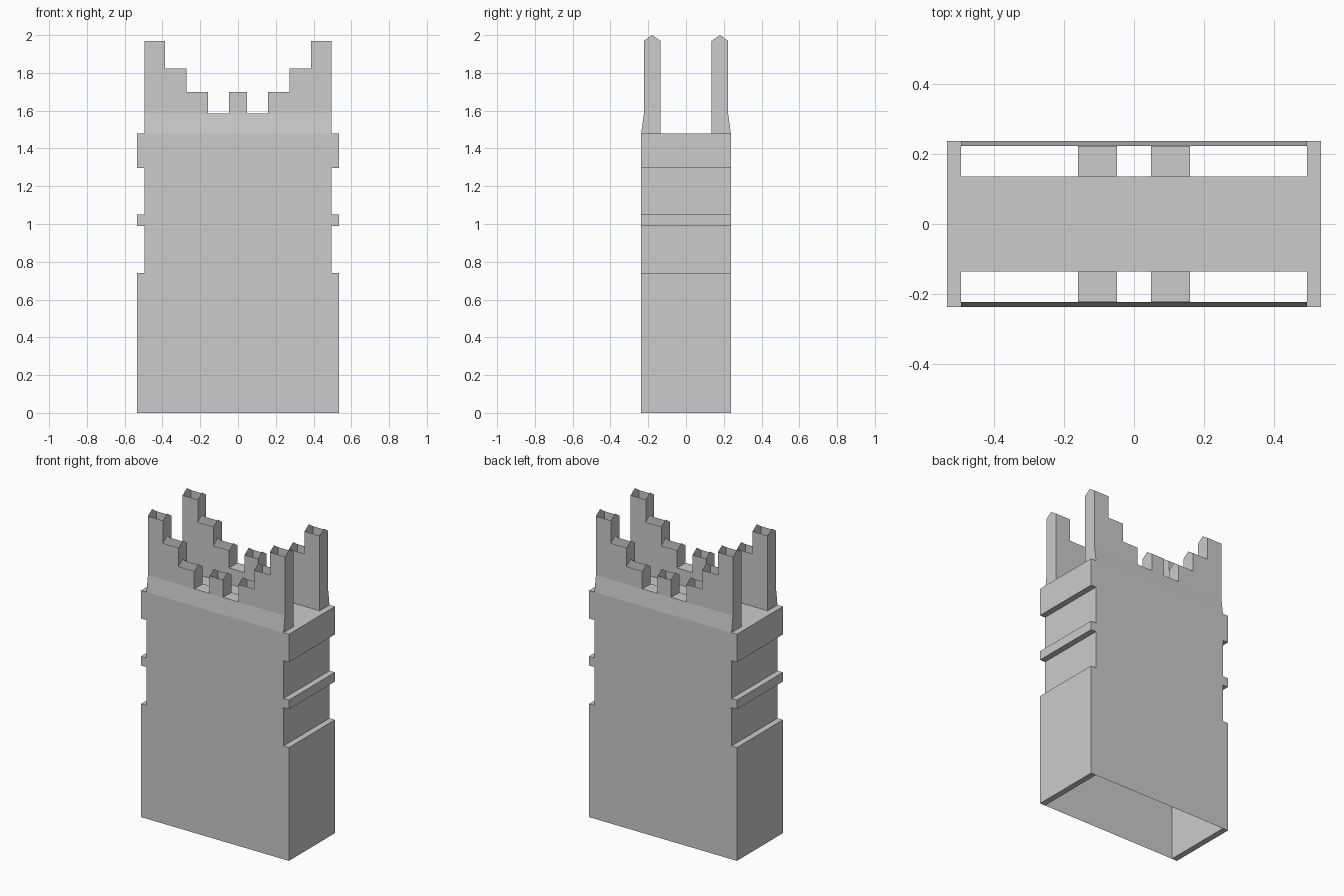
import bpy, bmesh
from mathutils import Vector

if "Cube" in bpy.data.objects:
    bpy.data.objects.remove(bpy.data.objects["Cube"])

HX, BX = 0.495, 0.534                 # core half width, band half width
YO, YP, YM, YI = -0.237, -0.223, -0.18, -0.136   # body face, parapet outer, ridge, inner
ZB, ZF = 1.48, 1.585                  # body top, parapet gap floor
PEAK = 0.03                           # height of the pointed end caps


def quarter_mesh(name, faces):
    """Build a quarter from (points, facing) pairs and mirror it in x and y."""
    bm = bmesh.new()
    for pts, facing in faces:
        f = bm.faces.new([bm.verts.new(p) for p in pts])
        f.normal_update()
        if f.normal.dot(Vector(facing)) < 0:
            f.normal_flip()
    bmesh.ops.remove_doubles(bm, verts=bm.verts, dist=1e-5)
    me = bpy.data.meshes.new(name)
    bm.to_mesh(me)
    bm.free()
    ob = bpy.data.objects.new(name, me)
    bpy.context.collection.objects.link(ob)
    m = ob.modifiers.new("mirror", 'MIRROR')
    m.use_axis = (True, True, False)
    return ob


def quad_x(x, y0, y1, z0, z1):
    return [(x, y0, z0), (x, y1, z0), (x, y1, z1), (x, y0, z1)]


def quad_y(y, x0, x1, z0, z1):
    return [(x0, y, z0), (x1, y, z0), (x1, y, z1), (x0, y, z1)]


def quad_z(z, x0, x1, y0, y1):
    return [(x0, y0, z), (x1, y0, z), (x1, y1, z), (x0, y1, z)]


# Hollow body, open underneath and below the parapets
quarter_mesh("tower_body", [
    (quad_y(YO, 0, HX, 0, ZB), (0, -1, 0)),
    (quad_x(HX, YO, 0, 0, ZB), (1, 0, 0)),
    (quad_z(ZB, 0, HX, YI, 0), (0, 0, 1)),
])

# Raised bands on both ends
bands = []
for z0, z1 in [(0, 0.74), (0.99, 1.05), (1.297, ZB)]:
    bands += [
        (quad_y(YO, HX, BX, z0, z1), (0, -1, 0)),
        (quad_x(BX, YO, 0, z0, z1), (1, 0, 0)),
        (quad_z(z0, HX, BX, YO, 0), (0, 0, -1)),
        (quad_z(z1, HX, BX, YO, 0), (0, 0, 1)),
    ]
quarter_mesh("side_bands", bands)

# Stepped parapet walls: hollow, with pointed end caps at each step
xs = [0, 0.048, 0.16, 0.273, 0.386, HX]
hs = [1.70, ZF, 1.70, 1.823, 1.97]
steps = []
for x0, x1, h in zip(xs, xs[1:], hs):
    steps += [(x0, h), (x1, h)]


def wall(y, z):
    line = [(0, z)] + [(HX, z)] + steps[::-1]
    pts = [(x, y, zz) for i, (x, zz) in enumerate(line)
           if i == 0 or (x, zz) != line[i - 1]]
    return pts


def columns(y, z, facing):
    return [(quad_y(y, x0, x1, z, h), facing)
            for x0, x1, h in zip(xs, xs[1:], hs) if h > z]


parapet = [([(0, YO, ZB), (HX, YO, ZB), (HX, YP, ZF), (0, YP, ZF)], (0, -1, 0))]
parapet += columns(YP, ZF, (0, -1, 0)) + columns(YI, ZB, (0, 1, 0))
parapet.append((quad_z(ZF, xs[1], xs[2], YP, YI), (0, 0, 1)))
for x, a, b in zip(xs[1:], hs, hs[1:]):
    lo, hi = min(a, b), max(a, b)
    notch = 0 if lo == ZF else PEAK
    parapet.append(([(x, YP, lo), (x, YM, lo + notch), (x, YI, lo),
                     (x, YI, hi), (x, YM, hi + PEAK), (x, YP, hi)],
                    (-1 if b > a else 1, 0, 0)))
top = hs[-1]
parapet.append(([(HX, YO, ZB), (HX, YI, ZB), (HX, YI, top),
                 (HX, YM, top + PEAK), (HX, YP, top), (HX, YP, ZF)], (1, 0, 0)))
quarter_mesh("stepped_parapets", parapet)
